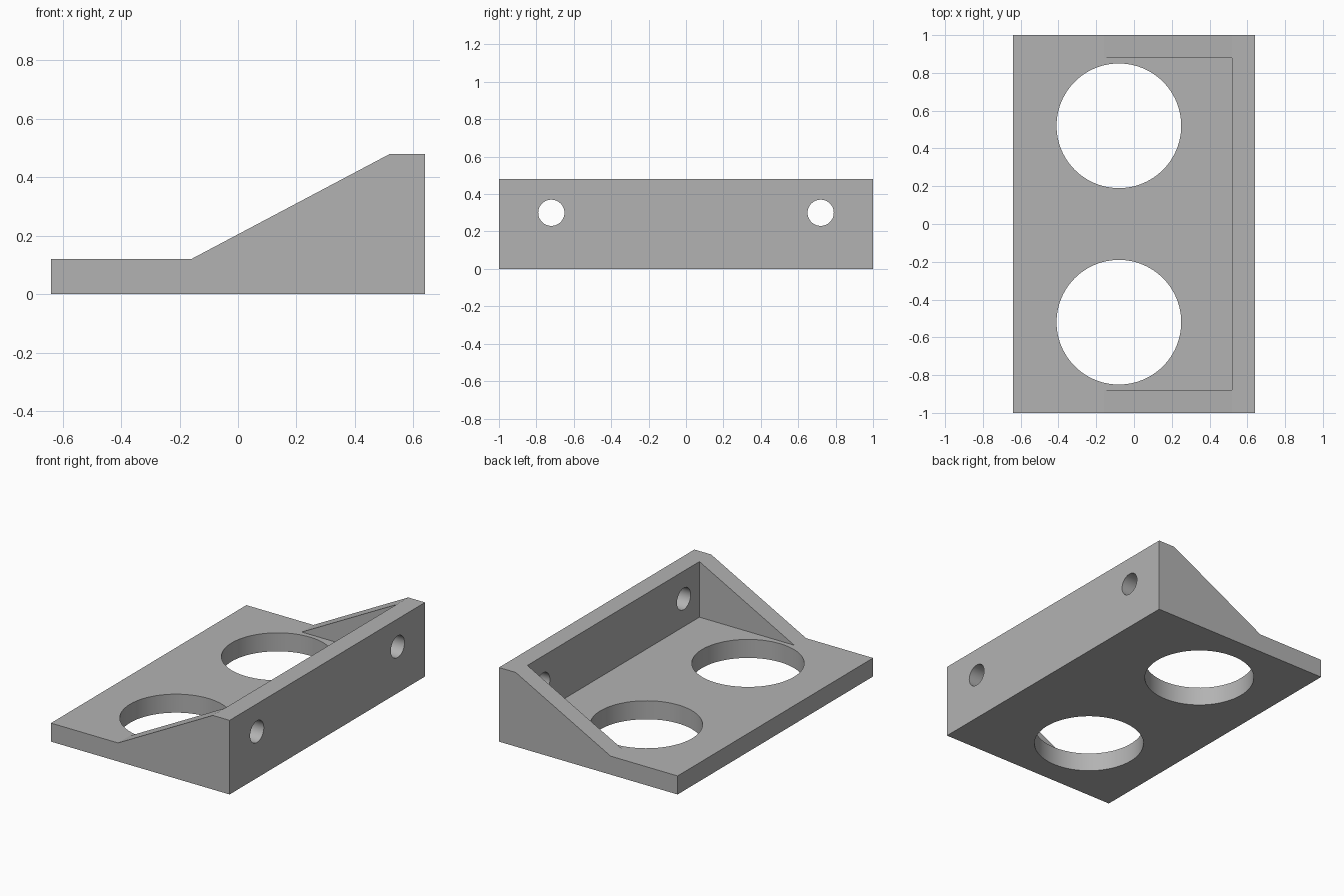
import bpy, bmesh, math

if "Cube" in bpy.data.objects:
    bpy.data.objects.remove(bpy.data.objects["Cube"])

grey = bpy.data.materials.new("plain_grey")
grey.diffuse_color = (0.45, 0.45, 0.45, 1)
grey.use_nodes = True
grey.node_tree.nodes["Principled BSDF"].inputs["Base Color"].default_value = grey.diffuse_color


def prism(name, profile, half_width):
    """Extrude an (x, z) profile along y, centred on y = 0."""
    bm = bmesh.new()
    face = bm.faces.new([bm.verts.new((x, -half_width, z)) for x, z in profile])
    side = bmesh.ops.extrude_face_region(bm, geom=[face])["geom"]
    moved = [v for v in side if isinstance(v, bmesh.types.BMVert)]
    bmesh.ops.translate(bm, verts=moved, vec=(0, 2 * half_width, 0))
    bmesh.ops.recalc_face_normals(bm, faces=bm.faces)
    mesh = bpy.data.meshes.new(name)
    bm.to_mesh(mesh)
    bm.free()
    mesh.materials.append(grey)
    obj = bpy.data.objects.new(name, mesh)
    bpy.context.collection.objects.link(obj)
    return obj


def hole(name, radius, depth, location, rotation=(0, 0, 0)):
    bpy.ops.mesh.primitive_cylinder_add(vertices=96, radius=radius, depth=depth,
                                        location=location, rotation=rotation)
    obj = bpy.context.object
    obj.name = name
    obj.data.materials.append(grey)
    return obj


def cut(target, cutter):
    mod = target.modifiers.new("cut", "BOOLEAN")
    mod.operation = "DIFFERENCE"
    mod.solver = "EXACT"
    mod.object = cutter
    bpy.context.view_layer.objects.active = target
    bpy.ops.object.modifier_apply(modifier=mod.name)
    bpy.data.objects.remove(cutter)


# Bracket body: base plate rising to the tall wall
bracket = prism("bracket", [(-0.64, 0), (0.64, 0), (0.64, 0.48), (0.52, 0.48),
                            (-0.16, 0.12), (-0.64, 0.12)], 1.0)

# Pocket between the two side gussets
cut(bracket, prism("pocket_cutter", [(-0.16, 0.12), (0.52, 0.12), (0.52, 0.7),
                                     (-0.16, 0.7)], 0.88))

# Large openings in the base and bolt holes in the wall
for s in (-1, 1):
    cut(bracket, hole("base_opening_cutter", 0.33, 0.3, (-0.08, s * 0.52, 0.06)))
    cut(bracket, hole("bolt_hole_cutter", 0.07, 0.3, (0.58, s * 0.72, 0.30),
                      (0, math.pi / 2, 0)))

# Smooth hole walls, sharp edges elsewhere
bpy.ops.object.select_all(action="DESELECT")
bracket.select_set(True)
bpy.context.view_layer.objects.active = bracket
bpy.ops.object.shade_smooth_by_angle(angle=math.radians(25))
